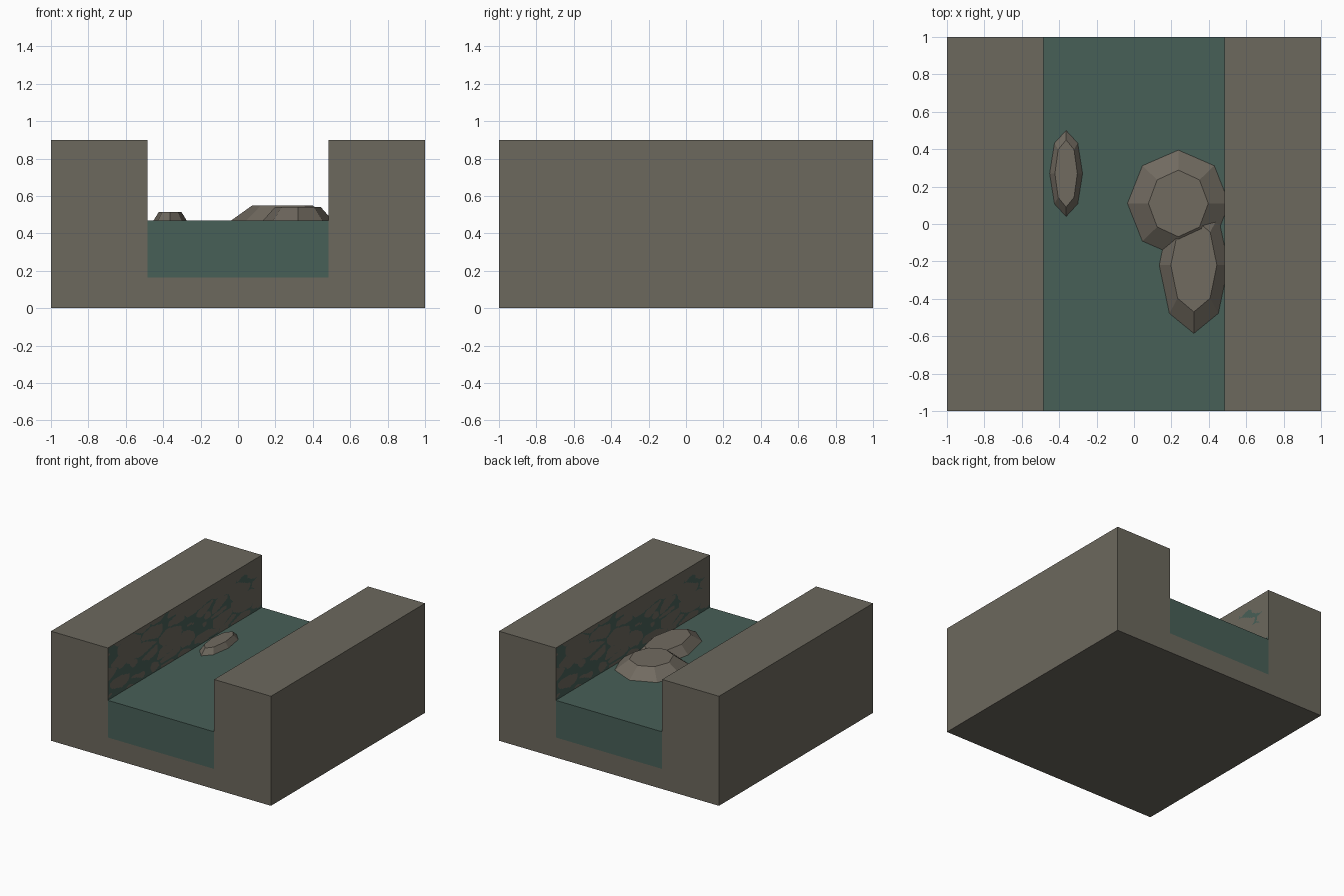
import bpy, bmesh, math
from mathutils import Vector, noise

cube = bpy.data.objects.get("Cube")
if cube:
    bpy.data.objects.remove(cube, do_unlink=True)


def material(name, rgb):
    m = bpy.data.materials.new(name)
    m.use_nodes = True
    m.diffuse_color = (*rgb, 1)
    m.node_tree.nodes["Principled BSDF"].inputs["Base Color"].default_value = (*rgb, 1)
    return m


stone = material("stone", (0.150, 0.138, 0.110))
rock = material("rock", (0.165, 0.145, 0.117))
green = material("murky green", (0.064, 0.115, 0.096))

HALF, TOP = 0.483, 0.9        # channel half width, wall height
BED, WATER = 0.165, 0.47      # channel floor and water level


def add_object(name, bm, mat):
    mesh = bpy.data.meshes.new(name)
    bm.to_mesh(mesh)
    bm.free()
    mesh.materials.append(mat)
    ob = bpy.data.objects.new(name, mesh)
    bpy.context.collection.objects.link(ob)
    return ob


def extrude_profile(name, points, mat):
    """Extrude an x-z outline along the whole length in y."""
    bm = bmesh.new()
    face = bm.faces.new([bm.verts.new((x, -1, z)) for x, z in points])
    out = bmesh.ops.extrude_face_region(bm, geom=[face])["geom"]
    moved = [v for v in out if isinstance(v, bmesh.types.BMVert)]
    bmesh.ops.translate(bm, verts=moved, vec=(0, 2, 0))
    bmesh.ops.recalc_face_normals(bm, faces=bm.faces)
    return add_object(name, bm, mat)


# U-shaped stone channel and the water filling it
extrude_profile("stone_channel", [
    (-1, 0), (1, 0), (1, TOP), (HALF, TOP), (HALF, BED),
    (-HALF, BED), (-HALF, TOP), (-1, TOP)], stone)
extrude_profile("water", [
    (-HALF, BED), (HALF, BED), (HALF, WATER), (-HALF, WATER)], green)


def boulder(name, centre, outer, inner, top):
    """Flat-topped eight-sided rock with bevelled flanks."""
    bm = bmesh.new()
    rings = []
    for (rx, ry), z in ((outer, WATER - 0.01), (outer, WATER), (inner, top)):
        ring = []
        for i in range(8):
            a = i * math.tau / 8
            # keep the hidden side inside the bank
            ring.append(bm.verts.new((centre[0] + rx * math.cos(a),
                                      centre[1] + ry * math.sin(a), z)))
        rings.append(ring)
    for lo, hi in zip(rings, rings[1:]):
        for i in range(8):
            j = (i + 1) % 8
            bm.faces.new((lo[i], lo[j], hi[j], hi[i]))
    bm.faces.new(rings[-1])
    bm.faces.new(rings[0][::-1])
    add_object(name, bm, rock)


boulder("small_rock", (-0.363, 0.27), (0.088, 0.23), (0.06, 0.18), 0.515)
boulder("round_rock", (0.237, 0.11), (0.272, 0.285), (0.16, 0.178), 0.55)
boulder("long_rock", (0.32, -0.22), (0.185, 0.365), (0.123, 0.25), 0.54)


def is_mossy(y, z):
    """Moss fills the joints between stones and thins out with height."""
    p = Vector((y * 4.5, z * 9.5, 0.3))
    dist, _ = noise.voronoi(p)
    joint = dist[1] - dist[0]
    height = (z - WATER) / (TOP - WATER)
    spread = 0.2 + 0.4 * noise.noise(p * 0.8) - 0.2 * height - 0.05 * y
    return joint < spread


def moss_patches(name, angle):
    ny, nz = 160, 40
    bm = bmesh.new()
    bmesh.ops.create_grid(bm, x_segments=ny, y_segments=nz, size=1)
    for v in bm.verts:
        u, w = v.co.x, v.co.y
        v.co = (-HALF + 0.003, u * 0.998, WATER + (w + 1) / 2 * (TOP - WATER))
    bare = []
    for f in bm.faces:
        c = f.calc_center_median()
        if not is_mossy(c.y, c.z):
            bare.append(f)
    bmesh.ops.delete(bm, geom=bare, context="FACES")
    # soften the stepped outline of each patch
    for _ in range(2):
        bmesh.ops.smooth_vert(bm, verts=[v for v in bm.verts if v.is_boundary],
                              factor=0.5, use_axis_y=True, use_axis_z=True)
    for f in bm.faces:
        f.normal_update()
        if f.normal.x < 0:
            f.normal_flip()
    ob = add_object(name, bm, green)
    ob.rotation_euler.z = angle


# The same moss on both inner walls, turned to face each other
moss_patches("right_wall_moss", 0)
moss_patches("left_wall_moss", math.pi)
